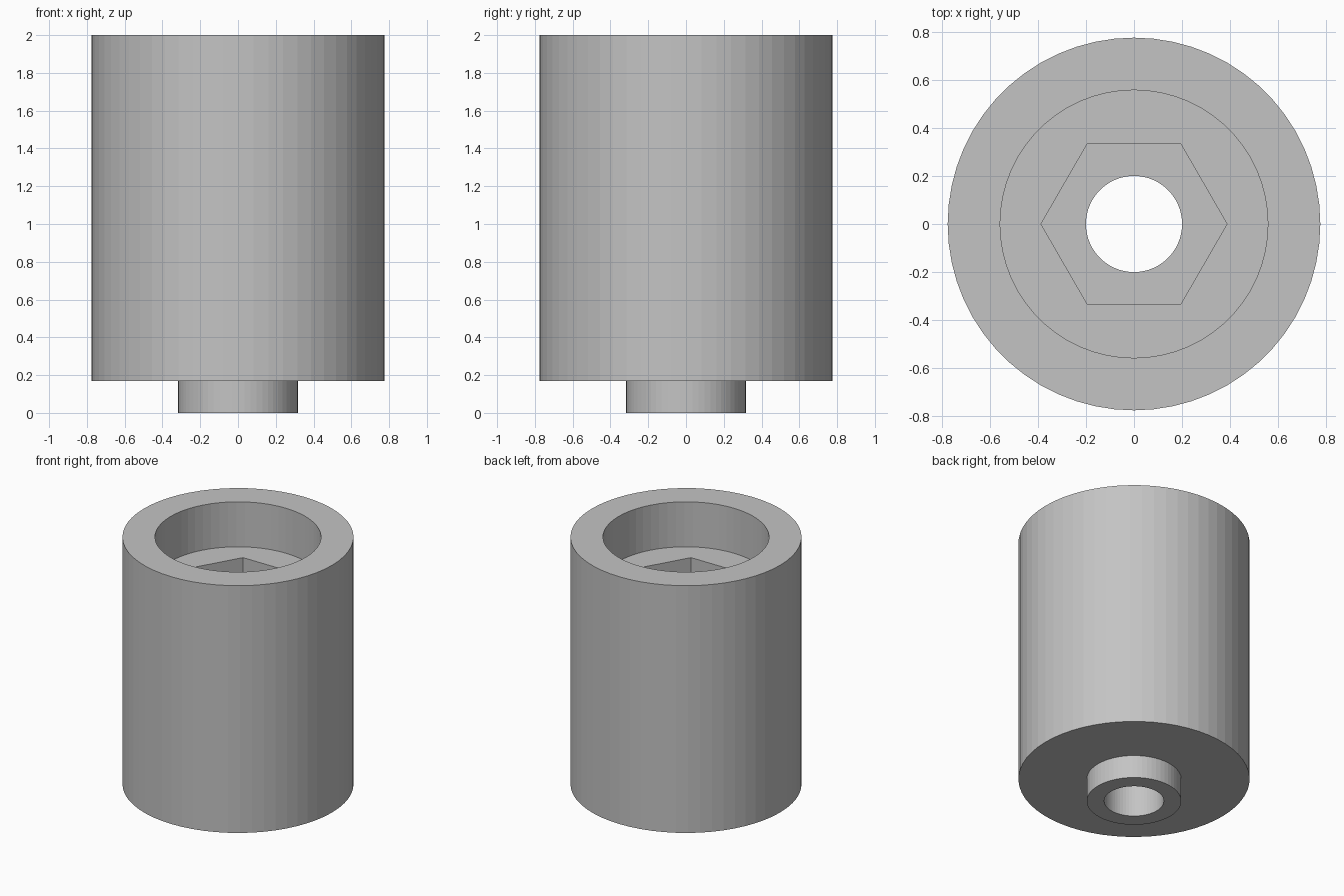
import bpy, bmesh, math

cube = bpy.data.objects.get("Cube")
if cube:
    bpy.data.objects.remove(cube, do_unlink=True)

SEGMENTS = 60

grey = bpy.data.materials.new("plain grey")
grey.use_nodes = True
colour = (0.55, 0.55, 0.55, 1)
grey.diffuse_color = colour
grey.node_tree.nodes["Principled BSDF"].inputs["Base Color"].default_value = colour


def circle(radius):
    return lambda angle: radius


def hexagon(apothem):
    # distance to a six-sided outline with corners on the x axis
    sector = math.pi / 3
    return lambda angle: apothem / math.cos(angle % sector - sector / 2)


def ring(bm, outline, z):
    angles = [math.tau * i / SEGMENTS for i in range(SEGMENTS)]
    return [bm.verts.new((outline(a) * math.cos(a), outline(a) * math.sin(a), z))
            for a in angles]


# Closed section: outer wall, counterbore, hex pocket, bore and bottom boss
top, floor, pocket, shoulder = 2.0, 1.667, 1.333, 0.17
body, recess, bore, boss = circle(0.775), circle(0.557), circle(0.2), circle(0.317)
nut = hexagon(0.335)
section = [
    (boss, 0), (boss, shoulder), (body, shoulder), (body, top),
    (recess, top), (recess, floor), (nut, floor), (nut, pocket),
    (bore, pocket), (bore, 0),
]

bm = bmesh.new()
rings = [ring(bm, outline, z) for outline, z in section]
for lower, upper in zip(rings, rings[1:] + rings[:1]):
    for i in range(SEGMENTS):
        j = (i + 1) % SEGMENTS
        bm.faces.new((lower[i], lower[j], upper[j], upper[i]))
bmesh.ops.recalc_face_normals(bm, faces=bm.faces)

mesh = bpy.data.meshes.new("bushing_body")
bm.to_mesh(mesh)
bm.free()
mesh.materials.append(grey)
bushing = bpy.data.objects.new("bushing_body", mesh)
bpy.context.collection.objects.link(bushing)
